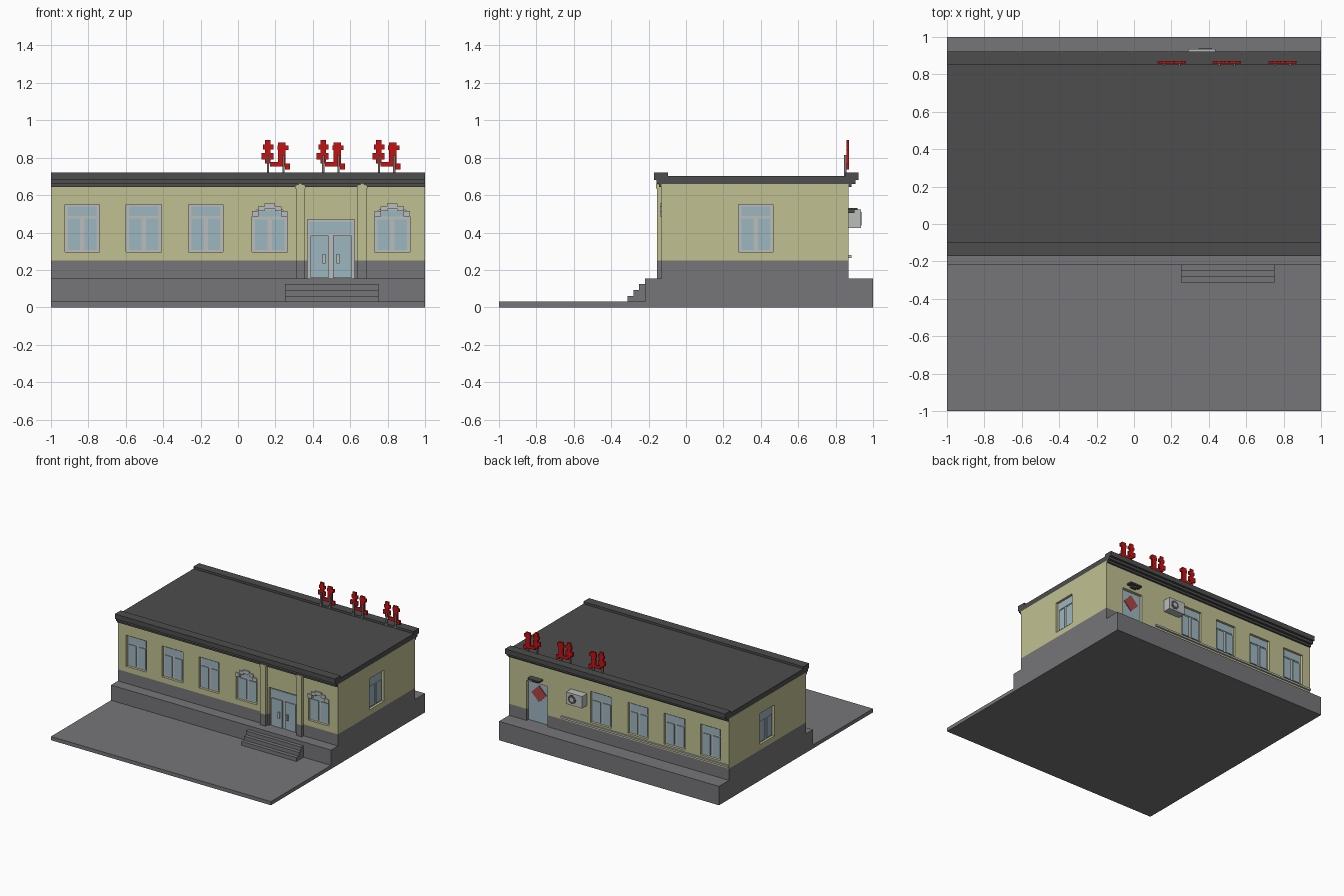
import bpy, bmesh, math
from mathutils import Vector

if "Cube" in bpy.data.objects:
    bpy.data.objects.remove(bpy.data.objects["Cube"], do_unlink=True)

COLOURS = {
    "cream_wall": (0.53, 0.53, 0.29), "grey_stone": (0.18, 0.18, 0.19),
    "dark_roof": (0.075, 0.075, 0.077), "pale_frame": (0.50, 0.51, 0.51),
    "blue_glass": (0.34, 0.47, 0.53), "bright_red": (0.55, 0.006, 0.006),
    "faded_red": (0.42, 0.06, 0.06),
}
MATS = {}
for key, rgb in COLOURS.items():
    m = bpy.data.materials.new(key)
    m.use_nodes = True
    m.diffuse_color = (*rgb, 1)
    m.node_tree.nodes["Principled BSDF"].inputs["Base Color"].default_value = (*rgb, 1)
    MATS[key] = m

# Each facade maps (along, outward, up) to world space
FRONT, BACK = -0.13, 0.87
SIDES = {
    "world": lambda u, d, z: (u, d, z),
    "front": lambda u, d, z: (u, FRONT - d, z),
    "back": lambda u, d, z: (u, BACK + d, z),
    "right": lambda u, d, z: (1 + d, u, z),
    "left": lambda u, d, z: (-1 - d, u, z),
}


def rect(u0, u1, z0, z1):
    return [(u0, z0), (u1, z0), (u1, z1), (u0, z1)]


def disc(u, z, r, n=16):
    return [(u + r * math.cos(2 * math.pi * i / n), z + r * math.sin(2 * math.pi * i / n)) for i in range(n)]


def arch(u0, u1, z0, spring, top, n=12):
    c, r = (u0 + u1) / 2, (u1 - u0) / 2
    arc = [(c + r * math.cos(math.pi * i / n), spring + (top - spring) * math.sin(math.pi * i / n))
           for i in range(n + 1)]
    return [(u0, z0), (u1, z0)] + arc


def part(name, side, prisms):
    """One object made of prisms: (colour, outline in (along, up), depth from, depth to)."""
    bm = bmesh.new()
    mesh = bpy.data.meshes.new(name)
    used = []
    for colour, outline, d0, d1 in prisms:
        if colour not in used:
            used.append(colour)
            mesh.materials.append(MATS[colour])
        rings = [[bm.verts.new(Vector(SIDES[side](u, d, z))) for u, z in outline] for d in (d0, d1)]
        n = len(outline)
        faces = [bm.faces.new(rings[0]), bm.faces.new(rings[1])]
        for i in range(n):
            j = (i + 1) % n
            faces.append(bm.faces.new((rings[0][i], rings[0][j], rings[1][j], rings[1][i])))
        for f in faces:
            f.material_index = used.index(colour)
    bmesh.ops.recalc_face_normals(bm, faces=bm.faces[:])
    bm.to_mesh(mesh)
    bm.free()
    ob = bpy.data.objects.new(name, mesh)
    bpy.context.collection.objects.link(ob)
    return ob


# Ground, platform and entrance steps
part("ground_slab", "world", [("grey_stone", rect(-1, 1, 0, 0.03), -1, 1)])
part("platform", "world", [("grey_stone", rect(-1, 1, 0, 0.155), -0.22, 1)])
part("entrance_steps", "world", [("grey_stone", rect(0.25, 0.75, 0.02, 0.0615 + 0.0312 * i),
                                  -0.312 + 0.031 * i, -0.21) for i in range(3)])

# Walls
walls = part("walls", "world", [("cream_wall", rect(-1, 1, 0.25, 0.66), FRONT, BACK)])
plinth = part("plinth", "world", [("grey_stone", rect(-1, 1, 0.155, 0.25), FRONT, BACK)])

# Openings: recessed into the walls
IN = -0.035
Z0, Z1 = 0.295, 0.55
cutters = []


def opening(side, outline):
    c = part("opening_cutter", side, [("cream_wall", outline, IN, 0.05)])
    c.hide_render = True
    cutters.append(c)


def casements(u0, u1, top):
    """Two glazed casements with a pale gap between them."""
    c = (u0 + u1) / 2
    return [("blue_glass", rect(a, b, Z0 + 0.012, top), -0.02, -0.012)
            for a, b in ((u0 + 0.016, c - 0.012), (c + 0.012, u1 - 0.016))]


def window(name, side, u0, u1):
    opening(side, rect(u0, u1, Z0, Z1))
    part(name, side, [("pale_frame", rect(u0, u1, Z0, Z1), IN, -0.02),
                      ("blue_glass", rect(u0 + 0.016, u1 - 0.016, 0.487, 0.54), -0.02, -0.016)]
         + casements(u0, u1, 0.475))


def arched_window(name, u0, u1):
    opening("front", arch(u0, u1, Z0, 0.48, 0.54))
    c, w = (u0 + u1) / 2, (u1 - u0) / 2
    part(name, "front", [("pale_frame", arch(u0, u1, Z0, 0.48, 0.54), IN, -0.02),
                         ("blue_glass", arch(u0 + 0.03, u1 - 0.03, 0.485, 0.495, 0.52), -0.02, -0.016)]
         + casements(u0, u1, 0.47))
    # Stepped blocks over the arch
    blocks = []
    for off, z, hw, hh in ((0, 0.54, 0.028, 0.014), (0.045, 0.527, 0.018, 0.013), (0.078, 0.5, 0.017, 0.015)):
        for s in ((1, -1) if off else (1,)):
            blocks.append(("pale_frame", rect(c + s * off - hw, c + s * off + hw, z - hh, z + hh), -0.02, 0.01))
    part(name + "_blocks", "front", blocks)


BAYS = [(-0.925, -0.74), (-0.6, -0.41), (-0.265, -0.08), (0.07, 0.26)]
for i, (a, b) in enumerate(BAYS):
    window(f"back_window_{i + 1}", "back", a, b)
    if i < 3:
        window(f"front_window_{i + 1}", "front", a, b)
arched_window("arched_window_1", 0.075, 0.265)
arched_window("arched_window_2", 0.73, 0.92)
for s in ("left", "right"):
    window(f"{s}_side_window", s, 0.28, 0.465)

# Front double door with transom and handles
opening("front", rect(0.372, 0.622, 0.15, 0.47))
part("front_door", "front", [
    ("pale_frame", rect(0.372, 0.622, 0.155, 0.47), IN, -0.02),
    ("blue_glass", rect(0.382, 0.612, 0.395, 0.457), -0.02, -0.015)]
    + [("blue_glass", rect(a, b, 0.157, 0.383), -0.02, -0.01) for a, b in ((0.388, 0.485), (0.509, 0.608))]
    + [("pale_frame", rect(a, a + 0.016, 0.235, 0.285), -0.01, 0.0) for a in (0.452, 0.526)])

# Back door with a hung diamond
opening("back", rect(0.65, 0.84, 0.15, 0.485))
part("back_door", "back", [("blue_glass", rect(0.65, 0.84, 0.155, 0.485), IN, -0.025)])
part("door_diamond", "back", [("faded_red", disc(0.742, 0.392, 0.068, 4), -0.025, -0.019)])

# Carve the openings
for wall in (walls, plinth):
    for c in cutters:
        mod = wall.modifiers.new("opening", "BOOLEAN")
        mod.operation, mod.solver, mod.object = "DIFFERENCE", "EXACT", c
    bpy.context.view_layer.update()
    cut = bpy.data.meshes.new_from_object(wall.evaluated_get(bpy.context.evaluated_depsgraph_get()))
    wall.modifiers.clear()
    wall.data = cut
for c in cutters:
    bpy.data.objects.remove(c, do_unlink=True)

# Porch pilasters with rounded heads
for i, u in enumerate((0.31, 0.64)):
    part(f"pilaster_{i + 1}", "front", [
        ("grey_stone", rect(u, u + 0.047, 0.155, 0.25), 0, 0.025),
        ("cream_wall", rect(u, u + 0.047, 0.25, 0.64), 0, 0.025),
        ("cream_wall", arch(u - 0.005, u + 0.052, 0.635, 0.645, 0.659), 0, 0.031)])

# Roof with stepped cornices, extruded along the building
ROOF = [(-0.145, 0.643), (-0.145, 0.66), (-0.158, 0.66), (-0.158, 0.68), (-0.17, 0.68), (-0.17, 0.72),
        (-0.095, 0.72), (-0.095, 0.702), (0.85, 0.702), (0.85, 0.72), (0.922, 0.72), (0.922, 0.68),
        (0.905, 0.68), (0.905, 0.66), (0.885, 0.66), (0.885, 0.643), (0.87, 0.643), (0.87, 0.66),
        (-0.13, 0.66), (-0.13, 0.643)]
part("roof", "right", [("dark_roof", ROOF, -2, 0)])

# Back wall fittings: lamp, air conditioner, pipe
part("door_lamp", "back", [("dark_roof", rect(0.69, 0.80, 0.52, 0.532), 0, 0.048),
                           ("dark_roof", rect(0.72, 0.77, 0.505, 0.52), 0, 0.03)])
part("air_conditioner", "back", [
    ("pale_frame", rect(0.29, 0.435, 0.425, 0.523), 0, 0.065),
    ("dark_roof", disc(0.382, 0.474, 0.036), 0.065, 0.067),
    ("pale_frame", disc(0.382, 0.474, 0.018), 0.067, 0.069)])
part("wall_pipe", "back", [("pale_frame", rect(-1, 0.52, 0.265, 0.28), 0, 0.014)])

# Abstract red rooftop ornaments on posts
BARS = [(0.02, 0.05, 0.77, 0.895), (0.0, 0.065, 0.79, 0.825), (0.01, 0.065, 0.845, 0.87), (0.045, 0.13, 0.752, 0.778),
        (0.09, 0.13, 0.77, 0.88), (0.085, 0.145, 0.84, 0.865), (0.125, 0.152, 0.738, 0.77)]
for i, u in enumerate((0.125, 0.42, 0.718)):
    part(f"roof_ornament_{i + 1}", "world",
         [("bright_red", rect(u + a, u + b, z0, z1), 0.857, 0.871) for a, b, z0, z1 in BARS])
    part(f"ornament_posts_{i + 1}", "world",
         [("grey_stone", rect(u + a, u + a + 0.012, 0.70, 0.815), 0.846, 0.857) for a in (0.03, 0.112)])
